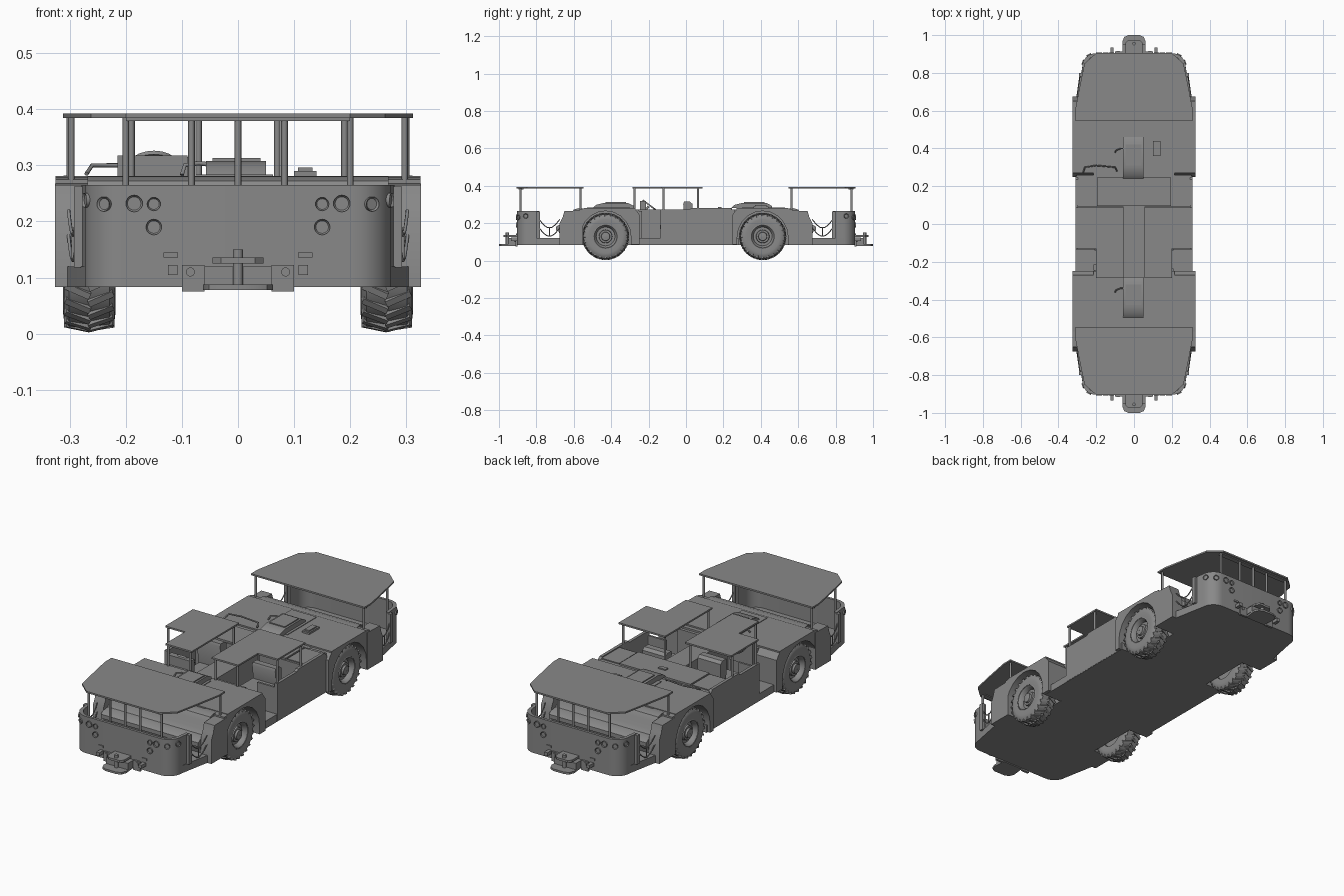
import bpy, bmesh, math
from mathutils import Vector, Matrix

if "Cube" in bpy.data.objects:
    bpy.data.objects.remove(bpy.data.objects["Cube"])

GREY = (0.25, 0.25, 0.25, 1)
mat = bpy.data.materials.new("plain grey")
mat.use_nodes = True
mat.diffuse_color = GREY
mat.node_tree.nodes["Principled BSDF"].inputs["Base Color"].default_value = GREY


def finish(name, bm, smooth=True):
    bmesh.ops.recalc_face_normals(bm, faces=bm.faces)
    me = bpy.data.meshes.new(name)
    bm.to_mesh(me)
    bm.free()
    me.materials.append(mat)
    ob = bpy.data.objects.new(name, me)
    bpy.context.collection.objects.link(ob)
    if smooth:
        bpy.ops.object.select_all(action='DESELECT')
        ob.select_set(True)
        bpy.context.view_layer.objects.active = ob
        bpy.ops.object.shade_smooth_by_angle(angle=math.radians(35))
    return ob


def prism(name, pts, lo, hi, axis='z'):
    """Extrude a flat outline along z (points x, y) or x (points y, z)."""
    place = (lambda a, b, c: (a, b, c)) if axis == 'z' else (lambda a, b, c: (c, a, b))
    bm = bmesh.new()
    low = [bm.verts.new(place(a, b, lo)) for a, b in pts]
    high = [bm.verts.new(place(a, b, hi)) for a, b in pts]
    bm.faces.new(low)
    bm.faces.new(high)
    for i in range(len(pts)):
        j = (i + 1) % len(pts)
        bm.faces.new((low[i], low[j], high[j], high[i]))
    return finish(name, bm)


def box(name, x, y, z):
    (x0, x1), (y0, y1) = sorted(x), sorted(y)
    return prism(name, [(x0, y0), (x1, y0), (x1, y1), (x0, y1)], *z)


def lathe(name, profile, centre, steps=40):
    """Turn a closed (x, radius) profile about the x axis."""
    bm = bmesh.new()
    rings = []
    for i in range(steps):
        a = math.tau * i / steps
        rings.append([bm.verts.new((centre[0] + x, centre[1] + r * math.cos(a),
                                    centre[2] + r * math.sin(a))) for x, r in profile])
    for i in range(steps):
        a, b = rings[i], rings[(i + 1) % steps]
        for j in range(len(profile)):
            k = (j + 1) % len(profile)
            bm.faces.new((a[j], a[k], b[k], b[j]))
    return finish(name, bm)


def disc(name, at, radius, depth, direction=(0, 1, 0), hole=0.0):
    turn = Vector(direction).to_track_quat('Z', 'Y').to_matrix().to_4x4()
    bm = bmesh.new()
    m = Matrix.Translation(at) @ turn
    bmesh.ops.create_cone(bm, cap_ends=True, segments=20, radius1=radius,
                          radius2=radius, depth=depth, matrix=m)
    if hole:
        caps = [f for f in bm.faces if len(f.verts) > 4]
        bmesh.ops.inset_individual(bm, faces=caps, thickness=radius - hole, depth=-depth * .35)
    return finish(name, bm)


def tube(name, points, radius):
    cu = bpy.data.curves.new(name, 'CURVE')
    cu.dimensions = '3D'
    cu.bevel_depth = radius
    cu.bevel_resolution = 1
    cu.use_fill_caps = True
    sp = cu.splines.new('POLY')
    sp.points.add(len(points) - 1)
    for p, co in zip(sp.points, points):
        p.co = (*co, 1)
    cu.materials.append(mat)
    ob = bpy.data.objects.new(name, cu)
    bpy.context.collection.objects.link(ob)


def mirrored(half, s):
    """Complete a half outline across x = 0, at the end given by s."""
    return [(x, s * y) for x, y in half] + [(-x, s * y) for x, y in reversed(half)]


def wheel(name, side, y):
    cx, cz = side * .265, .129
    tyre = [(-.045, .066), (-.047, .09), (-.045, .106), (-.036, .118),
            (.036, .118), (.045, .106), (.047, .09), (.045, .066)]
    lathe(name + "_tyre", tyre, (cx, y, cz))
    rim = [(-.03, .001), (-.03, .067), (.043, .067), (.046, .061), (.040, .055),
           (.022, .05), (.022, .036), (.034, .034), (.034, .024), (.044, .022), (.046, .001)]
    lathe(name + "_rim", [(side * x, r) for x, r in rim], (cx, y, cz), 28)
    bm = bmesh.new()
    count = 24
    for i in range(count):
        for half in (-1, 1):
            turn = Matrix.Rotation(math.tau * (i + .25 * half) / count, 4, 'X')
            m = (Matrix.Translation((cx, y, cz)) @ turn
                 @ Matrix.Translation((half * .021, 0, .116))
                 @ Matrix.Rotation(half * .38, 4, 'Z'))
            cube = bmesh.ops.create_cube(bm, size=1)["verts"]
            for v in cube:
                drop = -.008 if v.co.x * half > 0 else 0
                v.co = m @ Vector((v.co.x * .047, v.co.y * .012, v.co.z * .02 + drop))
    finish(name + "_treads", bm, False)


# outlines of the two end cabins
corner = [(.205 + .068 * math.sin(a), .835 + .068 * math.cos(a))
          for a in [math.pi / 2 * i / 8 for i in range(9)]]
cab = corner + [(.318, .6), (.318, .55)]
roof = [(.2, .905), (.262, .85), (.285, .74), (.312, .6), (.312, .548)]
inner = [(.198 + .06 * math.sin(a), .826 + .064 * math.cos(a))
         for a in [math.pi / 2 * i / 8 for i in range(9)]]

for s, end in ((-1, "front"), (1, "rear")):
    wheel_y = -.43 if s < 0 else .41
    # end cabin shell, floor and bench
    prism(end + "_cab_floor", mirrored(cab[::-1], s), .083, .12)
    wall = corner + [(.279, .785), (.264, .785)] + inner[::-1]
    right_wall = [(0, .903)] + wall + [(0, .89)]
    for side in (-1, 1):
        prism(end + "_cab_wall", [(side * x, s * y) for x, y in right_wall], .083, .265)
        prism(end + "_cab_side", [(s * y, z) for y, z in
              ((.55, .083), (.675, .083), (.675, .2), (.66, .23), (.65, .265), (.55, .268))],
              side * .268, side * .326, 'x')
        box(end + "_door_jamb", (side * .276, side * .292), (s * .78, s * .80), (.118, .262))
        # drooping door chain
        for top in (.22, .175):
            tube(end + "_door_chain", [(side * (.286 + .016 * t), s * (.785 - .11 * t),
                 top - .045 * math.sin(math.pi * t)) for t in [i / 8 for i in range(9)]], .003)
        tube(end + "_chain_link", [(side * .294, s * .73, .18), (side * .294, s * .73, .13)], .003)
        # lamps on the end wall
        for x, z, r in ((.185, .232, .015), (.15, .231, .012), (.15, .19, .014)):
            disc(end + "_lamp", (side * x, s * .903, z), r, .012, hole=r * .8)
        for a, z in ((.5, .231), (1.25, .238)):
            d = Vector((side * math.sin(a), s * math.cos(a), 0))
            disc(end + "_corner_lamp", (side * .205 + d.x * .068, s * .835 + d.y * .068, z),
                 .013, .01, d, .01)
        box(end + "_step_plate", (side * .107, side * .133), (s * .9, s * .908), (.136, .145))
        # tow eyes beside the hitch
        box(end + "_tow_eye", (side * .108, side * .125), (s * .9, s * .935), (.105, .122))
        box(end + "_hitch_cheek", (side * .06, side * .1), (s * .9, s * .912), (.075, .122))
        disc(end + "_hitch_bolt", (side * .085, s * .913, .11), .008, .008)
        # rear roof posts
        tube(end + "_roof_rear_post", [(side * .297, s * .565, .26), (side * .297, s * .565, .387)], .006)
        # arched wheel guard
        arc = [(wheel_y + .136 * math.cos(a), .125 + .14 * math.sin(a))
               for a in [math.pi * i / 10 for i in range(11)]]
        e0, e1 = sorted((s * .248, s * .57))
        low0, low1 = (.275, .245) if s < 0 else (.245, .275)
        guard = [(e0, .085), (e0, low0), (e0 + .025, .278), (e1 - .025, .278), (e1, low1),
                 (e1, .085), (arc[0][0], .085)] + arc + [(arc[-1][0], .085)]
        prism(end + "_wheel_guard", guard, side * .205, side * .325, 'x')
        wheel(end + "_wheel", side, wheel_y)
    bench = [(.55, .12), (.55, .278), (.575, .28), (.6, .272), (.615, .25), (.625, .215),
             (.64, .195), (.68, .19), (.695, .18), (.695, .16), (.68, .155), (.67, .12)]
    prism(end + "_bench", [(s * y, z) for y, z in bench], -.268, .268, 'x')
    # roof and its end posts
    prism(end + "_roof", mirrored(roof[::-1], s), .384, .392)
    box(end + "_roof_rib", (-.2, .2), (s * .87, s * .895), (.379, .385))
    for x in (-.2, -.083, 0, .083, .2):
        tube(end + "_roof_post", [(x, s * .886, .2), (x, s * .886, .387)], .006)
    # hitch tongue
    tongue = [(.03, 1.0), (.052, .99), (.062, .965), (.055, .9)]
    prism(end + "_hitch_plate", mirrored(tongue[::-1], s), .078, .088)
    box(end + "_hitch_block", (-.06, .06), (s * .9, s * .95), (.088, .12))
    upper = [(.03, .975), (.045, .96), (.045, .9)]
    prism(end + "_hitch_upper", mirrored(upper[::-1], s), .125, .136)
    disc(end + "_hitch_pin", (0, s * .955, .115), .009, .07, (0, 0, 1))
    # chassis over the axle and crowned deck
    box(end + "_chassis", (-.215, .215), (s * .25, s * .56), (.083, .274))
    prism(end + "_deck", [(-.325, s * .27), (.325, s * .27), (.325, s * .545), (-.325, s * .545)],
          .272, .281)
    # raised cover with a sloped nose
    c0 = .24 if s > 0 else -.5
    prism(end + "_deck_cover", [(c0, .28), (c0 + .02, .298), (c0 + .06, .308),
          (c0 + .19, .308), (c0 + .22, .292), (c0 + .22, .28)], -.057, .05, 'x')
    box(end + "_cover_lid", (-.045, .04), (c0 + .07, c0 + .18), (.305, .313))
    box(end + "_deck_hatch", (-.076, .062), (s * .3, s * .53), (.28, .284))
    tube(end + "_cover_hose", [(-.1, c0 + .14, .283), (-.095, c0 + .15, .3),
         (-.07, c0 + .16, .304), (-.04, c0 + .16, .3)], .004)

# rear deck vent
box("deck_vent", (.1, .14), (.36, .44), (.28, .29))
box("deck_vent_cap", (.107, .133), (.37, .43), (.29, .296))
# grab rail on the rear deck
tube("deck_rail", [(-.27, .27, .285), (-.26, .3, .3), (-.2, .31, .3),
                   (-.1, .3, .3), (-.09, .28, .285)], .004)

# middle section
box("middle_floor", (-.31, .31), (-.28, .28), (.083, .12))
box("centre_tunnel", (-.055, .055), (-.28, .25), (.12, .272))
box("engine_bay", (-.305, .305), (.09, .26), (.12, .272))
box("engine_lid", (-.195, .195), (.095, .245), (.27, .28))
box("engine_lid_catch", (-.02, .02), (.17, .19), (.28, .286))
for side, name in ((-1, "right"), (1, "left")):
    # side wall with a low doorway ahead of it
    prism(name + "_side_wall", [(-.135, .085), (.255, .085), (.255, .262), (.235, .282),
          (.03, .282), (.02, .272), (-.135, .272)], side * .296, side * .311, 'x')
    box(name + "_door_frame", (side * .2, side * .31), (-.135, -.125), (.12, .25))
    box(name + "_engine_side_lid", (side * .2, side * .3), (.1, .24), (.27, .277))
    # notched roof over the operator
    notch = [(.055, -.285), (.2, -.285), (.2, -.13), (.309, -.13), (.309, .087), (.055, .087)]
    prism(name + "_middle_roof", [(side * x, y) for x, y in notch], .384, .392)
    for x, y in ((.07, -.275), (.19, -.275), (.3, -.12), (.3, .065), (.07, .065)):
        tube(name + "_middle_post", [(side * x, y, .12), (side * x, y, .386)], .006)
    # seat
    box(name + "_seat_base", (side * .09, side * .2), (-.12, .0), (.12, .17))
    box(name + "_seat_cushion", (side * .085, side * .21), (-.14, .02), (.17, .19))
    tall = .315 if side < 0 else .272
    prism(name + "_seat_back", [(-.005, .185), (.035, .185), (.035, tall - .012),
          (.02, tall), (-.01, tall), (-.015, tall - .012)], side * .088, side * .215, 'x')
    box(name + "_console", (side * .08, side * .21), (-.278, -.235), (.12, .265))

# operator controls
tube("steering_column", [(-.15, -.24, .24), (-.15, -.2, .29)], .007)
disc("steering_wheel", (-.15, -.195, .296), .045, .008, (0, .6, .8), .038)
box("control_box", (-.215, -.09), (-.245, -.215), (.2, .318))
